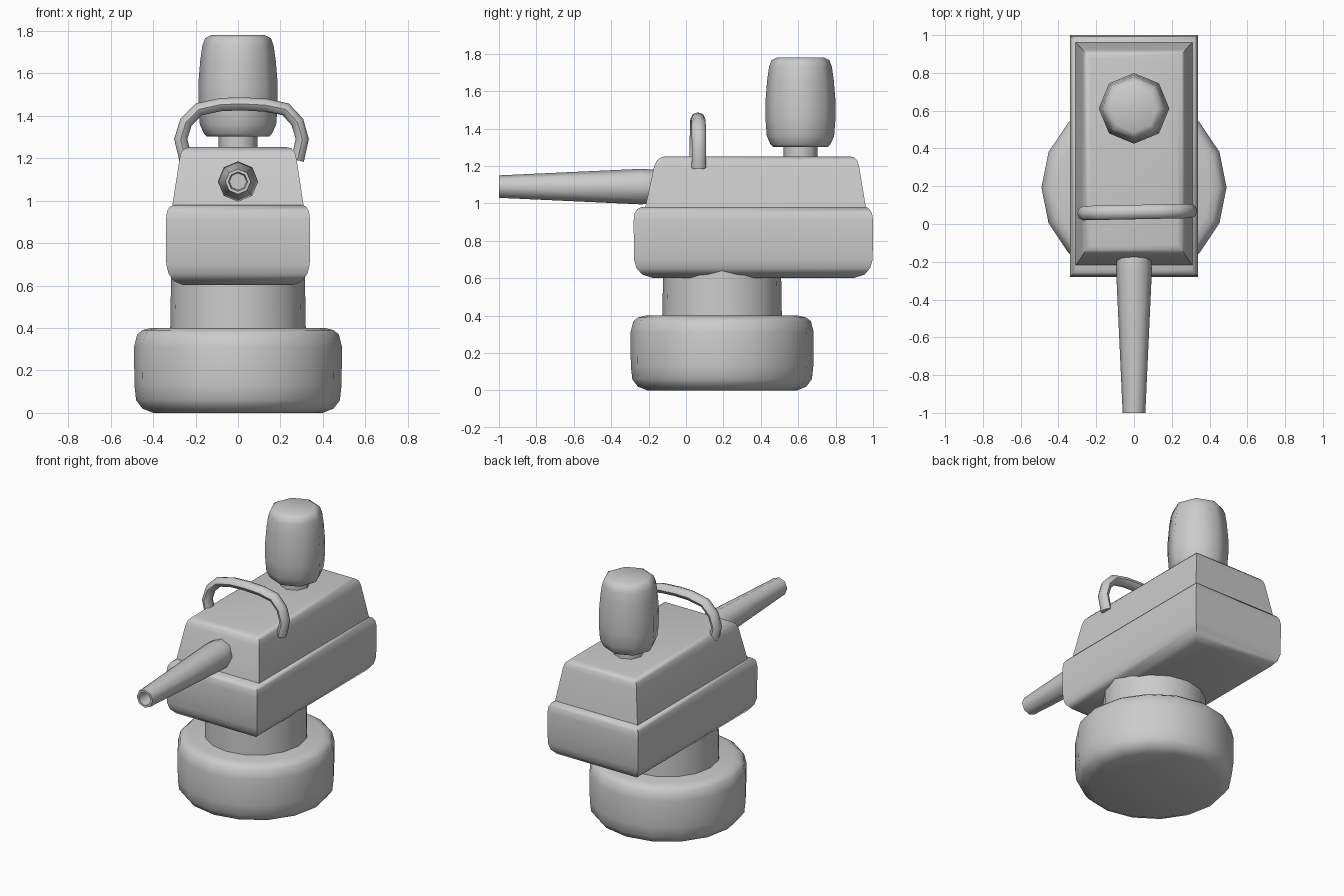
import bpy, bmesh, math
from mathutils import Vector

if "Cube" in bpy.data.objects:
    bpy.data.objects.remove(bpy.data.objects["Cube"])


def loft(name, rings, angle=50):
    """Skin consecutive rings of points, cap both ends, smooth soft edges."""
    bm = bmesh.new()
    loops = [[bm.verts.new(p) for p in ring] for ring in rings]
    n = len(loops[0])
    for a, b in zip(loops, loops[1:]):
        for i in range(n):
            j = (i + 1) % n
            bm.faces.new((a[i], a[j], b[j], b[i]))
    bm.faces.new(loops[0])
    bm.faces.new(loops[-1])
    bmesh.ops.recalc_face_normals(bm, faces=bm.faces[:])
    mesh = bpy.data.meshes.new(name)
    bm.to_mesh(mesh)
    bm.free()
    mesh.shade_smooth()
    mesh.set_sharp_from_angle(angle=math.radians(angle))
    ob = bpy.data.objects.new(name, mesh)
    bpy.context.collection.objects.link(ob)
    return ob


def lathe(name, y, sides, profile):
    """Upright turned part from (z, radius) pairs."""
    turns = [2 * math.pi * i / sides for i in range(sides)]
    return loft(name, [[(r * math.cos(t), y + r * math.sin(t), z) for t in turns]
                       for z, r in profile])


def box_stack(name, levels):
    """Sharp-cornered block from (z, half width, front y, back y) levels."""
    return loft(name, [[(-x, f, z), (x, f, z), (x, b, z), (-x, b, z)]
                       for z, x, f, b in levels])


# Round foot and the pivot column above it
lathe("base", 0.193, 16, [(0.0, 0.40), (0.02, 0.45), (0.06, 0.48), (0.13, 0.488),
                          (0.31, 0.49), (0.37, 0.475), (0.39, 0.45), (0.40, 0.41)])
lathe("pivot_column", 0.193, 16, [(0.36, 0.32), (0.66, 0.315)])

# Lower and upper body blocks
box_stack("lower_body", [(0.602, 0.26, -0.18, 0.90), (0.62, 0.30, -0.235, 0.955),
                         (0.655, 0.327, -0.265, 0.985), (0.70, 0.338, -0.278, 0.998),
                         (0.91, 0.34, -0.28, 1.0), (0.95, 0.334, -0.274, 0.994),
                         (0.97, 0.322, -0.26, 0.98), (0.98, 0.305, -0.24, 0.965)])
box_stack("upper_body", [(0.96, 0.312, -0.222, 0.965), (1.20, 0.275, -0.17, 0.925),
                         (1.23, 0.267, -0.155, 0.915), (1.246, 0.252, -0.135, 0.90),
                         (1.252, 0.23, -0.11, 0.875)])

# Tapered hollow barrel, pointing forward
octo = [math.pi * i / 4 for i in range(8)]
loft("barrel", [[(r * math.cos(t), y, 1.09 + r * math.sin(t)) for t in octo]
                for y, r in [(-0.10, 0.07), (-0.165, 0.09), (-0.24, 0.095),
                             (-1.0, 0.06), (-1.0, 0.045), (-0.9, 0.04)]], 46)

# Head on its short stem
lathe("head_stem", 0.612, 8, [(1.22, 0.092), (1.33, 0.092)])
lathe("head", 0.612, 8, [(1.303, 0.148), (1.315, 0.16), (1.36, 0.18), (1.45, 0.187),
                         (1.55, 0.187), (1.66, 0.178), (1.73, 0.168), (1.765, 0.155),
                         (1.78, 0.125)])

# Carrying handle arched over the body, tilted slightly to one side
path = [(-0.245, 1.19), (-0.27, 1.29), (-0.245, 1.37), (-0.185, 1.43), (-0.08, 1.453),
        (0.02, 1.456), (0.13, 1.45), (0.225, 1.43), (0.28, 1.37), (0.303, 1.29),
        (0.28, 1.19)]
pts = [Vector((x, 0.063 + 0.02 * x, z)) for x, z in path]
rings = []
for i, p in enumerate(pts):
    tangent = (pts[min(i + 1, len(pts) - 1)] - pts[max(i - 1, 0)]).normalized()
    side = Vector((0, 1, 0))
    up = tangent.cross(side).normalized()
    rings.append([p + 0.038 * math.cos(t) * side + 0.031 * math.sin(t) * up for t in octo])
loft("handle", rings)
